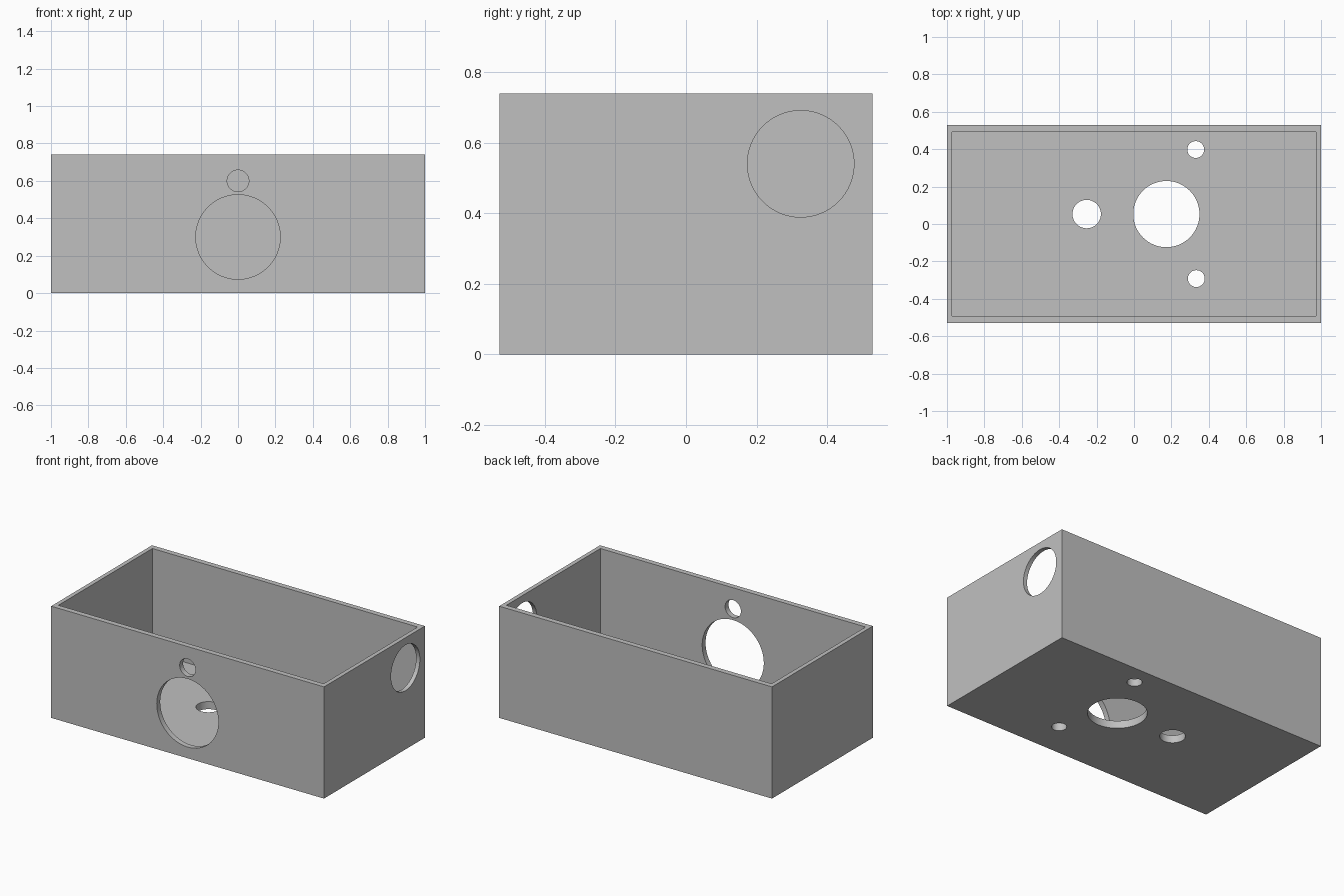
import bpy
import math
from mathutils import Vector

default = bpy.data.objects.get("Cube")
if default:
    bpy.data.objects.remove(default, do_unlink=True)

WIDTH, DEPTH, HEIGHT = 2.0, 1.056, 0.74
SIDE_WALL, LONG_WALL, FLOOR = 0.028, 0.036, 0.05

grey = bpy.data.materials.new("plain_grey")
grey.use_nodes = True
colour = (0.53, 0.53, 0.53, 1.0)
grey.diffuse_color = colour
grey.node_tree.nodes["Principled BSDF"].inputs["Base Color"].default_value = colour


def block(name, size, z_bottom):
    """Box centred on x and y, standing on z_bottom."""
    bpy.ops.mesh.primitive_cube_add(size=1, location=(0, 0, z_bottom + size[2] / 2))
    obj = bpy.context.object
    obj.name = name
    obj.scale = size
    bpy.ops.object.transform_apply(location=True, rotation=False, scale=True)
    obj.data.materials.append(grey)
    return obj


def drill(name, centre, radius, axis):
    """Round cutter along the given axis."""
    bpy.ops.mesh.primitive_cylinder_add(
        vertices=64, radius=radius, depth=0.2, location=centre,
        rotation=Vector(axis).to_track_quat("Z", "Y").to_euler())
    obj = bpy.context.object
    obj.name = name
    obj.data.materials.append(grey)
    return obj


def cut(target, cutter):
    cutter.hide_render = True
    mod = target.modifiers.new(cutter.name, "BOOLEAN")
    mod.operation = "DIFFERENCE"
    mod.solver = "EXACT"
    mod.object = cutter
    bpy.ops.object.select_all(action="DESELECT")
    bpy.context.view_layer.objects.active = target
    target.select_set(True)
    bpy.ops.object.modifier_apply(modifier=mod.name)
    bpy.data.objects.remove(cutter, do_unlink=True)


# Open-topped box
box = block("open_box", (WIDTH, DEPTH, HEIGHT), 0)
cut(box, block("cavity", (WIDTH - 2 * SIDE_WALL, DEPTH - 2 * LONG_WALL, HEIGHT), FLOOR))

# Floor holes: x, y, radius
for x, y, r in [(0.173, 0.053, 0.177), (-0.253, 0.053, 0.076),
                (0.33, 0.398, 0.045), (0.333, -0.292, 0.045)]:
    cut(box, drill("floor_hole", (x, y, 0), r, (0, 0, 1)))

# Front wall holes: z, radius
for z, r in [(0.30, 0.226), (0.60, 0.058)]:
    cut(box, drill("front_hole", (0, -DEPTH / 2, z), r, (0, 1, 0)))

# Round hole in the left end wall
cut(box, drill("end_hole", (WIDTH / 2, 0.325, 0.54), 0.151, (1, 0, 0)))

bpy.ops.object.shade_smooth_by_angle(angle=math.radians(30))
